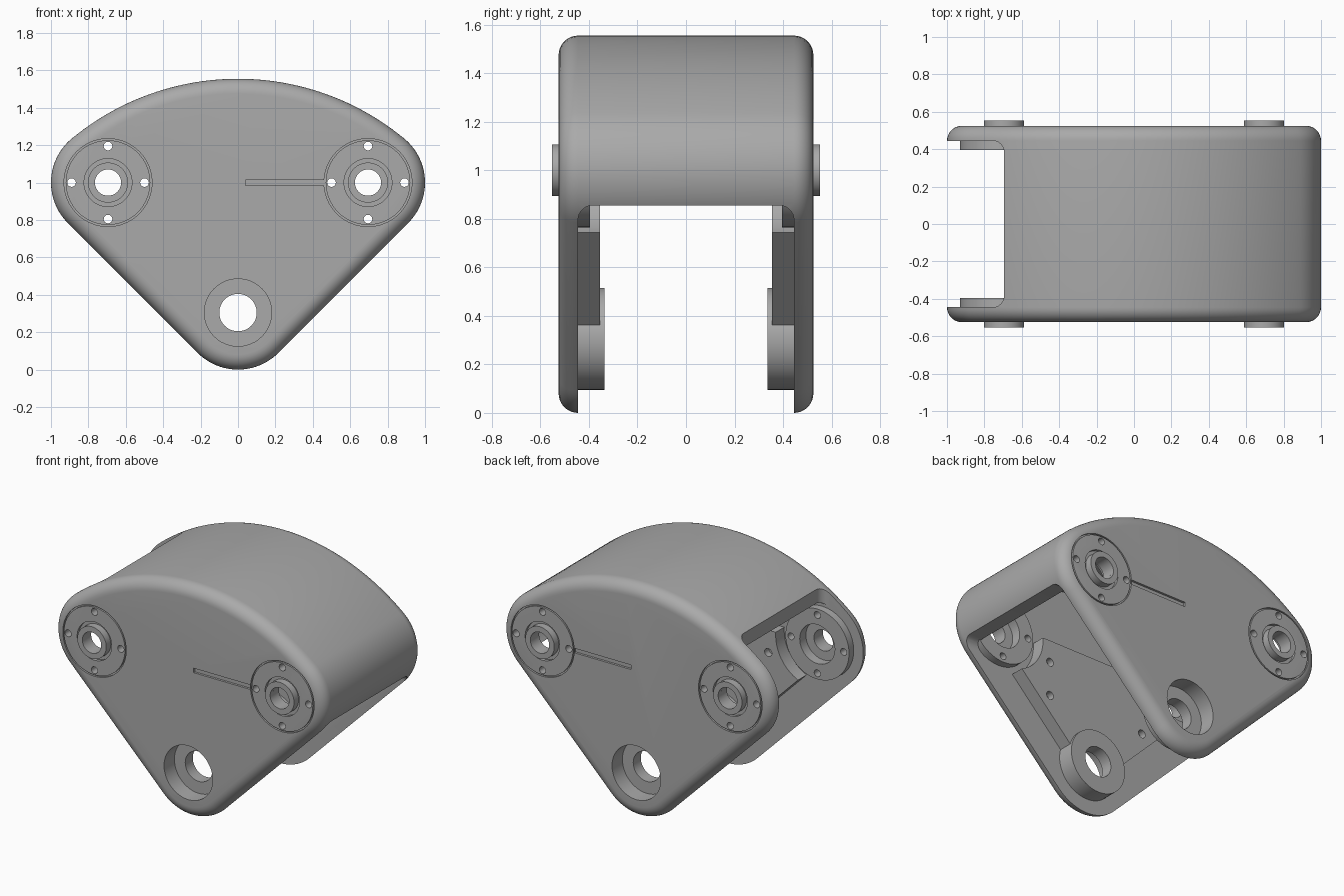
import bpy, bmesh
from math import sin, cos, pi, radians, atan2

cube = bpy.data.objects.get("Cube")
if cube:
    bpy.data.objects.remove(cube, do_unlink=True)

OUT, IN, WALL = 0.525, 0.445, 0.08      # outer face, inner face, wall thickness
CX, CZ, CR = 0.695, 1.0, 0.305          # upper pivots and corner radius
PIVOTS = [(CX, CZ), (-CX, CZ)]
BASE = (0, 0.305)                       # lower pivot

grey = bpy.data.materials.new("mid grey")
grey.use_nodes = True
grey.diffuse_color = (0.4, 0.4, 0.4, 1)
grey.node_tree.nodes["Principled BSDF"].inputs["Base Color"].default_value = (0.4, 0.4, 0.4, 1)


def finish(name, bm):
    bmesh.ops.recalc_face_normals(bm, faces=bm.faces)
    mesh = bpy.data.meshes.new(name)
    bm.to_mesh(mesh)
    bm.free()
    mesh.materials.append(grey)
    ob = bpy.data.objects.new(name, mesh)
    bpy.context.collection.objects.link(ob)
    return ob


def skin(bm, rings, closed=False):
    """Bridge equal rings of points; cap the ends unless the rings close up."""
    rows = [[bm.verts.new(p) for p in ring] for ring in rings]
    n = len(rows[0])
    pairs = list(zip(rows, rows[1:])) + ([(rows[-1], rows[0])] if closed else [])
    for a, b in pairs:
        for i in range(n):
            j = (i + 1) % n
            bm.faces.new((a[i], a[j], b[j], b[i]))
    if not closed:
        bm.faces.new(rows[0])
        bm.faces.new(rows[-1])


def arc(cx, cz, r, a, b, n):
    return [(cx + r * cos(radians(a + (b - a) * i / n)),
             cz + r * sin(radians(a + (b - a) * i / n))) for i in range(n + 1)]


def prism(bm, pts, lo, hi, axis="y"):
    place = {"x": lambda a, b, h: (h, a, b),
             "y": lambda a, b, h: (a, h, b),
             "z": lambda a, b, h: (a, b, h)}[axis]
    skin(bm, [[place(a, b, h) for a, b in pts] for h in (lo, hi)])


def disc(bm, c, r, lo, hi, n=48):
    prism(bm, arc(c[0], c[1], r, 0, 360 - 360 / n, n - 1), lo, hi)


def tube(bm, c, r1, r2, lo, hi, n=64):
    rings = [[(x, y, z) for x, z in arc(c[0], c[1], r, 0, 360 - 360 / n, n - 1)]
             for r, y in ((r1, lo), (r2, lo), (r2, hi), (r1, hi))]
    skin(bm, rings, closed=True)


def cut(ob, cutter, keep=False):
    mod = ob.modifiers.new("cut", "BOOLEAN")
    mod.operation, mod.solver, mod.object = "DIFFERENCE", "EXACT", cutter
    bpy.context.view_layer.objects.active = ob
    bpy.ops.object.modifier_apply(modifier=mod.name)
    if not keep:
        bpy.data.objects.remove(cutter, do_unlink=True)


def outline(off):
    """Rounded fan outline, shrunk by off."""
    tz = 0.16
    t = math_angle = atan2(CZ - tz, CX) * 180 / pi
    r = CR - off
    return (arc(CX, CZ, r, -45, t, 20)
            + arc(0, tz, 1.395 - off, t, 180 - t, 48)[1:-1]
            + arc(-CX, CZ, r, 180 - t, 225, 20)
            + arc(BASE[0], BASE[1], r, 225, 315, 20))


# Housing: solid fan with rounded front and back rims
bm = bmesh.new()
steps = [(OUT - WALL * (1 - sin(a)), WALL * (1 - cos(a)))
         for a in [pi / 2 * i / 8 for i in range(9)]]
profile = [(-y, o) for y, o in reversed(steps)] + steps
skin(bm, [[(x, y, z) for x, z in outline(o)] for y, o in profile])
housing = finish("housing", bm)

# Hollow interior
bm = bmesh.new()
prism(bm, outline(WALL), -IN, IN)
cut(housing, finish("cavity_cutter", bm))

# Open underside, with rounded upper corners
f = 0.06
bm = bmesh.new()
prism(bm, [(-IN, -1), (IN, -1)] + arc(IN - f, 0.855 - f, f, 0, 90, 8)
      + arc(f - IN, 0.855 - f, f, 90, 180, 8), -2, 2, "x")
cut(housing, finish("underside_cutter", bm))

# Open right end, with rounded corners
bm = bmesh.new()
prism(bm, [(-2, -IN)] + arc(-CX - f, f - IN, f, -90, 0, 8)
      + arc(-CX - f, IN - f, f, 0, 90, 8) + [(-2, IN)], -1, 3, "z")
cut(housing, finish("end_cutter", bm))

# Through holes for pivots and screws
bm = bmesh.new()
disc(bm, BASE, 0.1, -1, 1)
for cx, cz in PIVOTS:
    disc(bm, (cx, cz), 0.07, -1, 1)
    for k in range(4):
        a = k * pi / 2
        disc(bm, (cx + 0.195 * cos(a), cz + 0.195 * sin(a)), 0.023, -1, 1, 20)
holes = finish("hole_cutter", bm)

# Counterbores, ring grooves, cable slots and pad screw holes
bm = bmesh.new()
for s in (-1, 1):
    disc(bm, BASE, 0.18, s * 0.415, s * 0.7)
    for c in PIVOTS:
        tube(bm, c, 0.226, 0.235, s * 0.512, s * 0.6)
        tube(bm, c, 0.107, 0.128, s * 0.505, s * 0.6)
        disc(bm, c, 0.13, s * 0.3, s * 0.46)
    prism(bm, [(0.04, 0.985), (0.459, 0.985), (0.459, 1.015), (0.04, 1.015)],
          s * 0.51, s * 0.6)
    for x in (-0.36, 0.36):
        for z in (0.64, 0.87):
            disc(bm, (x, z), 0.027, s * 0.3, s * 0.4, 24)
recesses = finish("recess_cutter", bm)

parts = [housing]
for s, side in ((-1, "front"), (1, "back")):
    # Raised mounting pad, hollowed around the upper bosses
    half = arc(CX, CZ, 0.28, 176, 246, 16) + [(0.2, 0.36)]
    bm = bmesh.new()
    prism(bm, half + [(-x, z) for x, z in reversed(half)], s * 0.355, s * 0.45)
    parts.append(finish(side + "_inner_pad", bm))

    # Lower pivot boss
    bm = bmesh.new()
    disc(bm, BASE, 0.21, s * 0.335, s * 0.45, 64)
    parts.append(finish(side + "_lower_boss", bm))

    # Upper pivot bosses inside
    for c, end in zip(PIVOTS, ("left", "right")):
        bm = bmesh.new()
        disc(bm, c, 0.235, s * 0.395, s * 0.45, 64)
        parts.append(finish(f"{side}_{end}_boss", bm))

for ob in parts:
    cut(ob, holes, keep=True)
    cut(ob, recesses, keep=True)
for cutter in (holes, recesses):
    bpy.data.objects.remove(cutter, do_unlink=True)

# Outer collars around the upper pivots
for s, side in ((-1, "front"), (1, "back")):
    for c, end in zip(PIVOTS, ("left", "right")):
        bm = bmesh.new()
        tube(bm, c, 0.07, 0.107, s * 0.5, s * 0.553)
        parts.append(finish(f"{side}_{end}_collar", bm))

# Smooth shading with crisp edges
bpy.ops.object.select_all(action="DESELECT")
for ob in parts:
    ob.select_set(True)
bpy.context.view_layer.objects.active = housing
bpy.ops.object.shade_smooth_by_angle(angle=radians(30))
